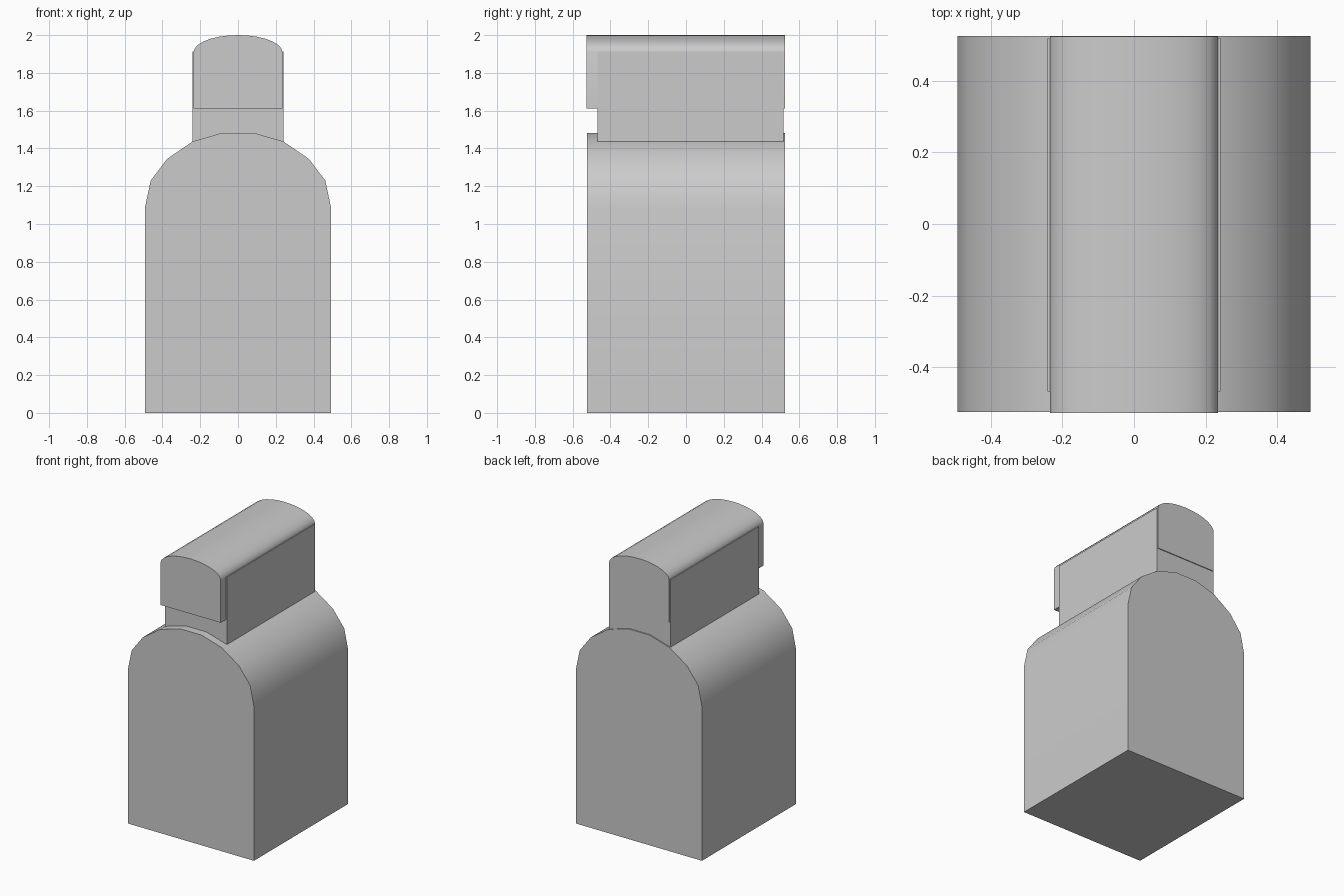
import bpy, bmesh, math

if "Cube" in bpy.data.objects:
    bpy.data.objects.remove(bpy.data.objects["Cube"])


def extrude_profile(name, points, y0, y1):
    """Solid made from an (x, z) outline running from y0 to y1."""
    bm = bmesh.new()
    face = bm.faces.new([bm.verts.new((x, y0, z)) for x, z in points])
    result = bmesh.ops.extrude_face_region(bm, geom=[face])
    moved = [g for g in result["geom"] if isinstance(g, bmesh.types.BMVert)]
    bmesh.ops.translate(bm, verts=moved, vec=(0, y1 - y0, 0))
    bmesh.ops.recalc_face_normals(bm, faces=bm.faces)
    mesh = bpy.data.meshes.new(name)
    bm.to_mesh(mesh)
    bm.free()
    obj = bpy.data.objects.new(name, mesh)
    bpy.context.collection.objects.link(obj)
    bpy.ops.object.select_all(action="DESELECT")
    bpy.context.view_layer.objects.active = obj
    obj.select_set(True)
    bpy.ops.object.shade_smooth_by_angle(angle=math.radians(30))
    return obj


def mirrored(half):
    return half + [(-x, z) for x, z in reversed(half)]


# Main body with a faceted round shoulder
extrude_profile("body", mirrored([
    (0.492, 0), (0.492, 1.09), (0.462, 1.23), (0.375, 1.345),
    (0.24, 1.437), (0.082, 1.483)]), -0.525, 0.525)

# Block between body and cap, set back at the front
extrude_profile("neck", mirrored([(0.241, 1.42), (0.241, 1.912)]), -0.468, 0.517)

# Cap with an elliptical arched top, overhanging the neck at the front
n = 14
arch = [(0.235 * math.cos(math.pi * i / n), 1.91 + 0.09 * math.sin(math.pi * i / n))
        for i in range(n + 1)]
extrude_profile("cap", [(0.235, 1.612)] + arch + [(-0.235, 1.612)], -0.528, 0.523)
